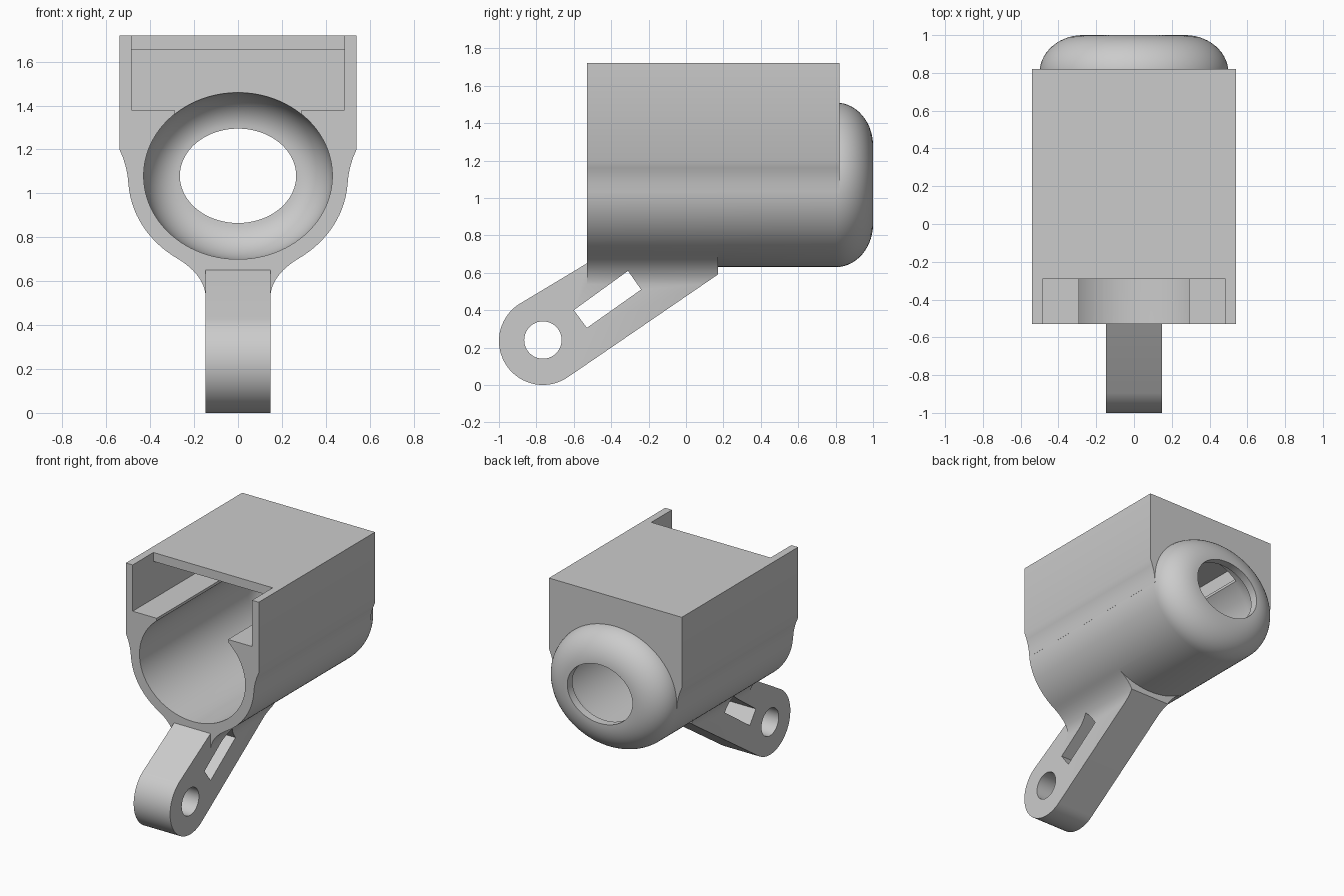
import bpy, bmesh
from math import sin, cos, pi, radians

cube = bpy.data.objects.get("Cube")
if cube:
    bpy.data.objects.remove(cube, do_unlink=True)

grey = bpy.data.materials.new("plain grey")
grey.use_nodes = True
colour = (0.6, 0.6, 0.6, 1)
grey.diffuse_color = colour
grey.node_tree.nodes["Principled BSDF"].inputs["Base Color"].default_value = colour


def make(name, bm):
    bmesh.ops.recalc_face_normals(bm, faces=bm.faces[:])
    mesh = bpy.data.meshes.new(name)
    bm.to_mesh(mesh)
    bm.free()
    mesh.materials.append(grey)
    ob = bpy.data.objects.new(name, mesh)
    bpy.context.collection.objects.link(ob)
    return ob


def prism(name, points, axis, start, end):
    """Extrude a 2D outline along x (points are y, z) or y (points are x, z)."""
    bm = bmesh.new()
    place = (lambda p: (start, p[0], p[1])) if axis == "x" else (lambda p: (p[0], start, p[1]))
    face = bm.faces.new([bm.verts.new(place(p)) for p in points])
    new = bmesh.ops.extrude_face_region(bm, geom=[face])["geom"]
    shift = (end - start, 0, 0) if axis == "x" else (0, end - start, 0)
    bmesh.ops.translate(bm, vec=shift, verts=[v for v in new if isinstance(v, bmesh.types.BMVert)])
    return make(name, bm)


def block(name, half_width, y0, y1, z0, z1):
    w = half_width
    return prism(name, [(-w, z0), (w, z0), (w, z1), (-w, z1)], "y", y0, y1)


def oval_loft(name, rx, rz, zc, rings, n=96):
    """Capped oval tube; each ring is (inward offset, y)."""
    bm = bmesh.new()
    loops = [[bm.verts.new(((rx - d) * cos(2 * pi * i / n), y, zc + (rz - d) * sin(2 * pi * i / n)))
              for i in range(n)] for d, y in rings]
    for a, b in zip(loops, loops[1:]):
        for i in range(n):
            j = (i + 1) % n
            bm.faces.new((a[i], a[j], b[j], b[i]))
    bm.faces.new(loops[0])
    bm.faces.new(loops[-1])
    return make(name, bm)


def rounded_end(depth, y0, y1, steps=14):
    angles = [pi / 2 * i / steps for i in range(steps + 1)]
    return [(depth * (1 - cos(t)), y0 + (y1 - y0) * sin(t)) for t in angles]


def combine(target, other, operation):
    mod = target.modifiers.new(operation.lower(), "BOOLEAN")
    mod.operation = operation
    mod.solver = "EXACT"
    mod.object = other
    other.hide_render = True
    bpy.context.view_layer.objects.active = target
    bpy.ops.object.modifier_apply(modifier=mod.name)
    bpy.data.objects.remove(other, do_unlink=True)


def mirrored(half):
    return half + [(-x, z) for x, z in reversed(half)]


FRONT, BACK = -0.53, 0.82

# Oval barrel with rounded rear end
housing = oval_loft("camera_style_housing", 0.5, 0.44, 1.07,
                    [(0, FRONT)] + rounded_end(0.23, 0.80, 1.0))
housing.name = "housing"

# Square upper case that blends into the barrel sides
case = [(0.54, 1.72), (0.54, 1.2), (0.523, 1.16), (0.511, 1.12), (0.503, 1.08), (0.498, 1.03), (0.3, 1.0)]
combine(housing, prism("upper_case", mirrored(case), "y", FRONT, BACK), "UNION")

# Side outline of the mounting arm
cy, cz, r = -0.765, 0.235, 0.235
arc = [radians(124 + 181 * i / 32) for i in range(33)]
arm_side = [(cy + r * cos(t), cz + r * sin(t)) for t in arc]
arm_side += [(0.17, 0.59), (0.17, 0.76), (FRONT, 0.76), (FRONT, 0.65)]

# Flared web joining arm and barrel
flare = [(0.147, 0.0)]
for i in range(13):
    t = i / 12
    flare.append((0.147 * (1 - t * t) + 0.28 * t * t,
                  0.52 * (1 - t) ** 2 + 1.254 * t * (1 - t) + 0.7055 * t * t))
flare.append((0.2, 0.755))
web = prism("web", mirrored(flare), "y", FRONT, 0.3)
combine(web, prism("web_limit", arm_side, "x", -0.6, 0.6), "INTERSECT")
combine(housing, web, "UNION")
combine(housing, prism("arm", arm_side, "x", -0.148, 0.148), "UNION")

# Hollow interior with rounded rear and oval window
combine(housing, oval_loft("bore", 0.43, 0.38, 1.08,
                           [(0, -0.7)] + rounded_end(0.165, 0.73, 0.94)), "DIFFERENCE")
combine(housing, oval_loft("window", 0.265, 0.215, 1.08, [(0, 0.6), (0, 1.2)]), "DIFFERENCE")

# Upper compartment, open front roof and channel into the bore
for args in (("compartment", 0.485, -0.7, 0.75, 1.38, 1.655),
             ("roof_notch", 0.485, -0.7, -0.29, 1.38, 1.9),
             ("channel", 0.29, -0.7, 0.75, 1.25, 1.5)):
    combine(housing, block(*args), "DIFFERENCE")

# Pivot hole and strap slot through the arm
hole = [(cy + 0.1 * cos(2 * pi * i / 40), 0.24 + 0.1 * sin(2 * pi * i / 40)) for i in range(40)]
slot = [(-0.6, 0.4), (-0.53, 0.305), (-0.24, 0.51), (-0.31, 0.61)]
for name, outline in (("pivot_hole", hole), ("strap_slot", slot)):
    combine(housing, prism(name, outline, "x", -0.7, 0.7), "DIFFERENCE")

# Smooth curves, crisp edges
bpy.ops.object.select_all(action="DESELECT")
housing.select_set(True)
bpy.context.view_layer.objects.active = housing
bpy.ops.object.shade_smooth_by_angle(angle=radians(30))
